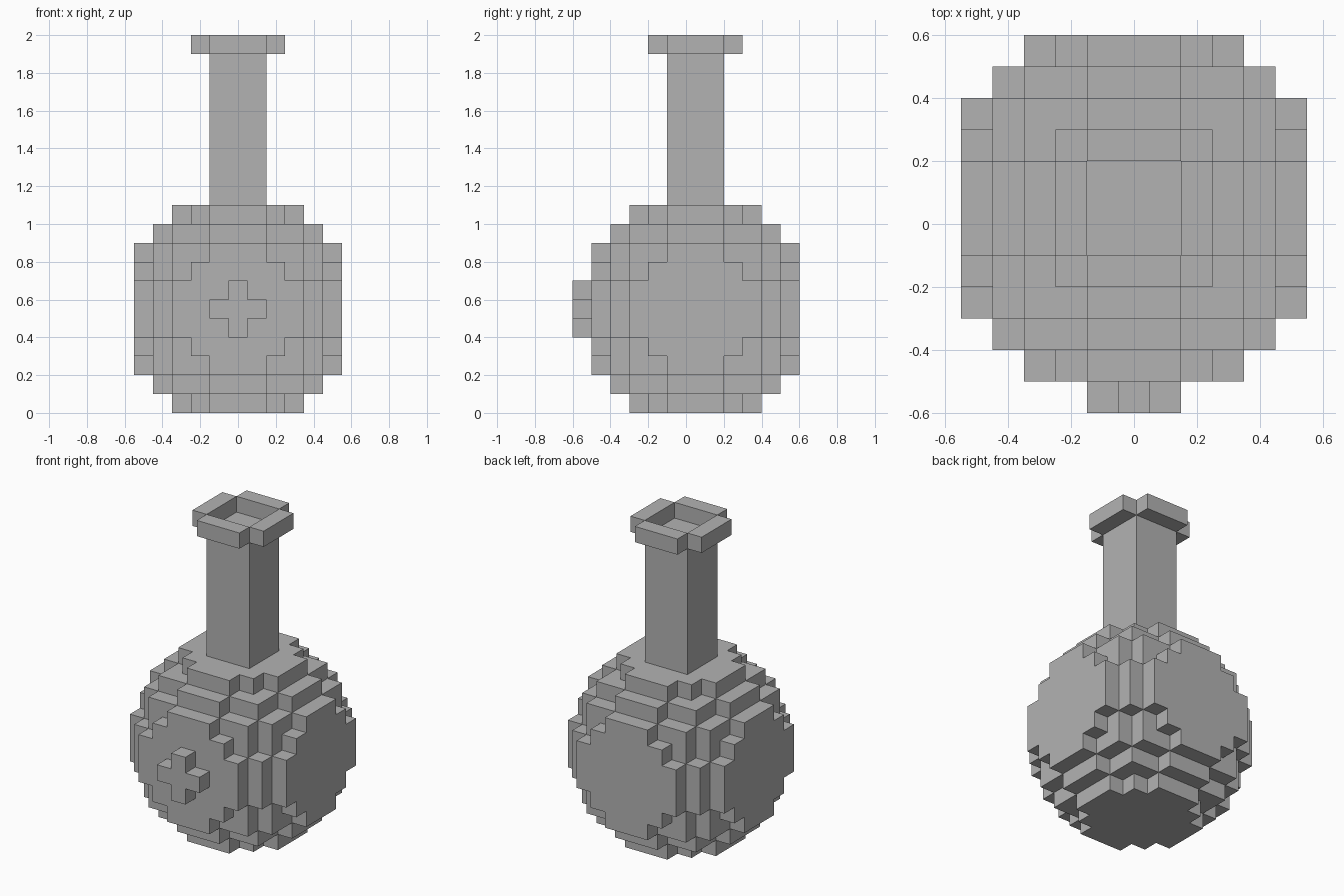
import bpy, bmesh
from mathutils import Vector

cube = bpy.data.objects.get("Cube")
if cube:
    bpy.data.objects.remove(cube, do_unlink=True)

UNIT = 0.1                          # edge length of one block
CENTRE = Vector((0, 0.05, 0.55))    # middle block of the round bulb

grey = bpy.data.materials.new("plain grey")
grey.use_nodes = True
colour = (0.45, 0.45, 0.45, 1)
grey.diffuse_color = colour
grey.node_tree.nodes["Principled BSDF"].inputs["Base Color"].default_value = colour


def block_range(xs, ys, zs):
    return {(x, y, z) for x in range(xs[0], xs[1] + 1)
            for y in range(ys[0], ys[1] + 1) for z in range(zs[0], zs[1] + 1)}


# Round bulb: blocks within a stepped sphere
bulb = {c for c in block_range((-5, 5), (-5, 5), (-5, 5))
        if sum(v * v for v in c) <= 35}

# Square neck, and an open rim of four bars around its top
neck = block_range((-1, 1), (-1, 1), (6, 13))
rim = {c for c in block_range((-2, 2), (-2, 2), (14, 14))
       if max(abs(c[0]), abs(c[1])) == 2 and min(abs(c[0]), abs(c[1])) < 2}

# Raised plus-shaped badge on the front
badge = block_range((-1, 1), (-6, -6), (0, 0)) | block_range((0, 0), (-6, -6), (-1, 1))

parts = {"bulb": bulb, "neck": neck, "rim": rim, "front_plus_badge": badge}
solid = set().union(*parts.values())


def build_part(name, cells):
    """Make a mesh from the outer faces of the blocks, joining flat areas."""
    bm = bmesh.new()
    for cell in cells:
        for axis in range(3):
            for side in (-1, 1):
                step = Vector((0, 0, 0))
                step[axis] = side
                if tuple(int(v) for v in Vector(cell) + step) in solid:
                    continue
                u, v = Vector((0, 0, 0)), Vector((0, 0, 0))
                u[(axis + 1) % 3] = 0.5
                v[(axis + 2) % 3] = 0.5 * side
                mid = Vector(cell) + step / 2
                corners = (mid - u - v, mid + u - v, mid + u + v, mid - u + v)
                bm.faces.new([bm.verts.new(CENTRE + p * UNIT) for p in corners])
    bmesh.ops.remove_doubles(bm, verts=bm.verts, dist=UNIT / 100)
    bmesh.ops.dissolve_limit(bm, angle_limit=0.01, verts=bm.verts, edges=bm.edges)
    mesh = bpy.data.meshes.new(name)
    bm.to_mesh(mesh)
    bm.free()
    mesh.materials.append(grey)
    obj = bpy.data.objects.new(name, mesh)
    bpy.context.collection.objects.link(obj)


for part_name, part_cells in parts.items():
    build_part(part_name, part_cells)
